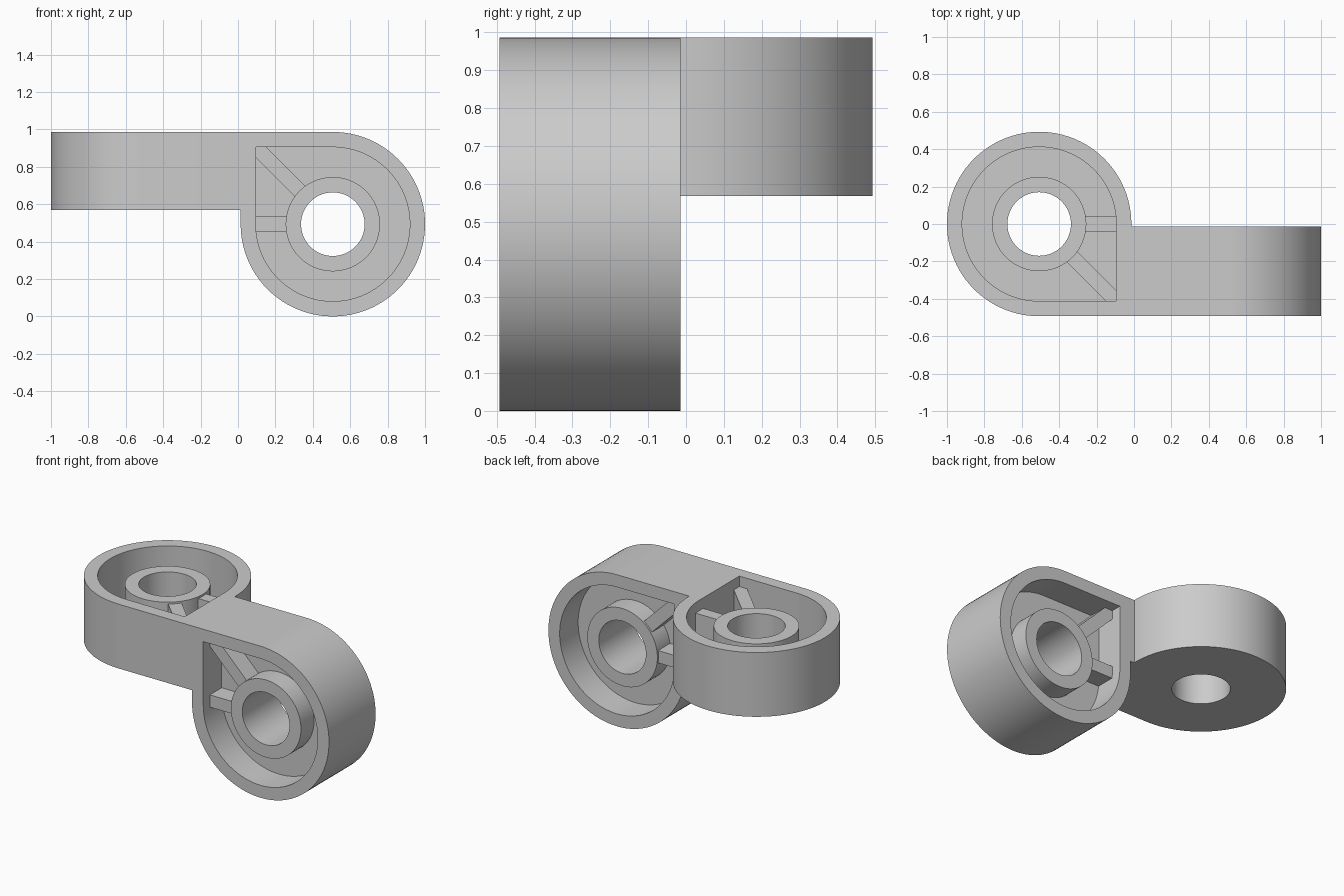
import bpy, bmesh
from math import cos, sin, pi, radians
from mathutils import Matrix

if "Cube" in bpy.data.objects:
    bpy.data.objects.remove(bpy.data.objects["Cube"])

R, WALL, BOSS, HOLE, RIB = 0.493, 0.081, 0.252, 0.17, 0.04
FLOOR_Z, TOP = 0.568, 0.986

# Local frames: square corner at (+u, -v), socket opens along +w
FLAT = Matrix.Translation((-0.507, 0, 0))                      # u=x, v=y, w=z
UPRIGHT = Matrix.Translation((0.507, 0, R)) @ Matrix(
    ((-1, 0, 0, 0), (0, 0, -1, 0), (0, -1, 0, 0), (0, 0, 0, 1)))  # u=-x, v=-z, w=-y


def prism(name, pts, w0, w1, frame):
    """Extrude a closed counter-clockwise profile from w0 to w1."""
    bm = bmesh.new()
    lo = [bm.verts.new((u, v, w0)) for u, v in pts]
    hi = [bm.verts.new((u, v, w1)) for u, v in pts]
    bm.faces.new(lo[::-1])
    bm.faces.new(hi)
    n = len(pts)
    for i in range(n):
        j = (i + 1) % n
        bm.faces.new((lo[i], lo[j], hi[j], hi[i]))
    bm.transform(frame)
    bmesh.ops.recalc_face_normals(bm, faces=bm.faces)
    mesh = bpy.data.meshes.new(name)
    bm.to_mesh(mesh)
    bm.free()
    obj = bpy.data.objects.new(name, mesh)
    bpy.context.collection.objects.link(obj)
    return obj


def circle(r, n=96):
    return [(r * cos(2 * pi * i / n), r * sin(2 * pi * i / n)) for i in range(n)]


def teardrop(r, n=72):
    return [(r * cos(1.5 * pi * i / n), r * sin(1.5 * pi * i / n)) for i in range(n + 1)] + [(r, -r)]


def rect(u0, u1, v0, v1):
    return [(u0, v0), (u1, v0), (u1, v1), (u0, v1)]


def combine(body, tool, operation):
    """Boolean the tool into the body and remove the tool."""
    mod = body.modifiers.new("bool", 'BOOLEAN')
    mod.operation, mod.solver, mod.object = operation, 'EXACT', tool
    bpy.context.view_layer.objects.active = body
    bpy.ops.object.modifier_apply(modifier=mod.name)
    bpy.data.objects.remove(tool)


# Outer solids: flat eye, upright eye and the bridge between them
body = prism("angled_connector", teardrop(R), FLOOR_Z, TOP, FLAT)
combine(body, prism("bridge", rect(-0.06, 0.06, -R, -0.014), FLOOR_Z, TOP, Matrix()), 'UNION')
combine(body, prism("upright_eye", teardrop(R), 0.014, R, UPRIGHT), 'UNION')

# Sockets: (frame, floor w, rim w); the upright eye is open on both faces
sockets = [(FLAT, FLOOR_Z + 0.08, TOP),
           (UPRIGHT, R - 0.19, R),
           (UPRIGHT, 0.014 + 0.19, 0.014)]
for frame, floor, rim in sockets:
    s = 1 if rim > floor else -1

    def part(name, pts, a, b):
        return prism(name, pts, min(a, b), max(a, b), frame)

    combine(body, part("cavity", teardrop(R - WALL), floor, rim + s * 0.02), 'DIFFERENCE')
    # Straight and diagonal ribs, then the raised ring around the bore
    end = R - WALL + 0.02
    combine(body, part("rib", rect(0.2, end, -RIB, RIB), floor - s * 0.02, rim - s * 0.068), 'UNION')
    diagonal = [(u * cos(radians(45)) + v * sin(radians(45)),
                 -u * sin(radians(45)) + v * cos(radians(45)))
                for u, v in rect(0.2, end * 1.414, -RIB, RIB)]
    combine(body, part("rib", diagonal, floor - s * 0.025, rim - s * 0.068), 'UNION')
    combine(body, part("boss", circle(BOSS), floor - s * 0.03, rim - s * 0.056), 'UNION')

# Through bores
for frame, w0, w1 in ((FLAT, 0.4, 1.1), (UPRIGHT, -0.1, 0.6)):
    combine(body, prism("bore", circle(HOLE, 64), w0, w1, frame), 'DIFFERENCE')

bpy.ops.object.select_all(action='DESELECT')
body.select_set(True)
bpy.context.view_layer.objects.active = body
bpy.ops.object.shade_smooth_by_angle(angle=radians(30))
